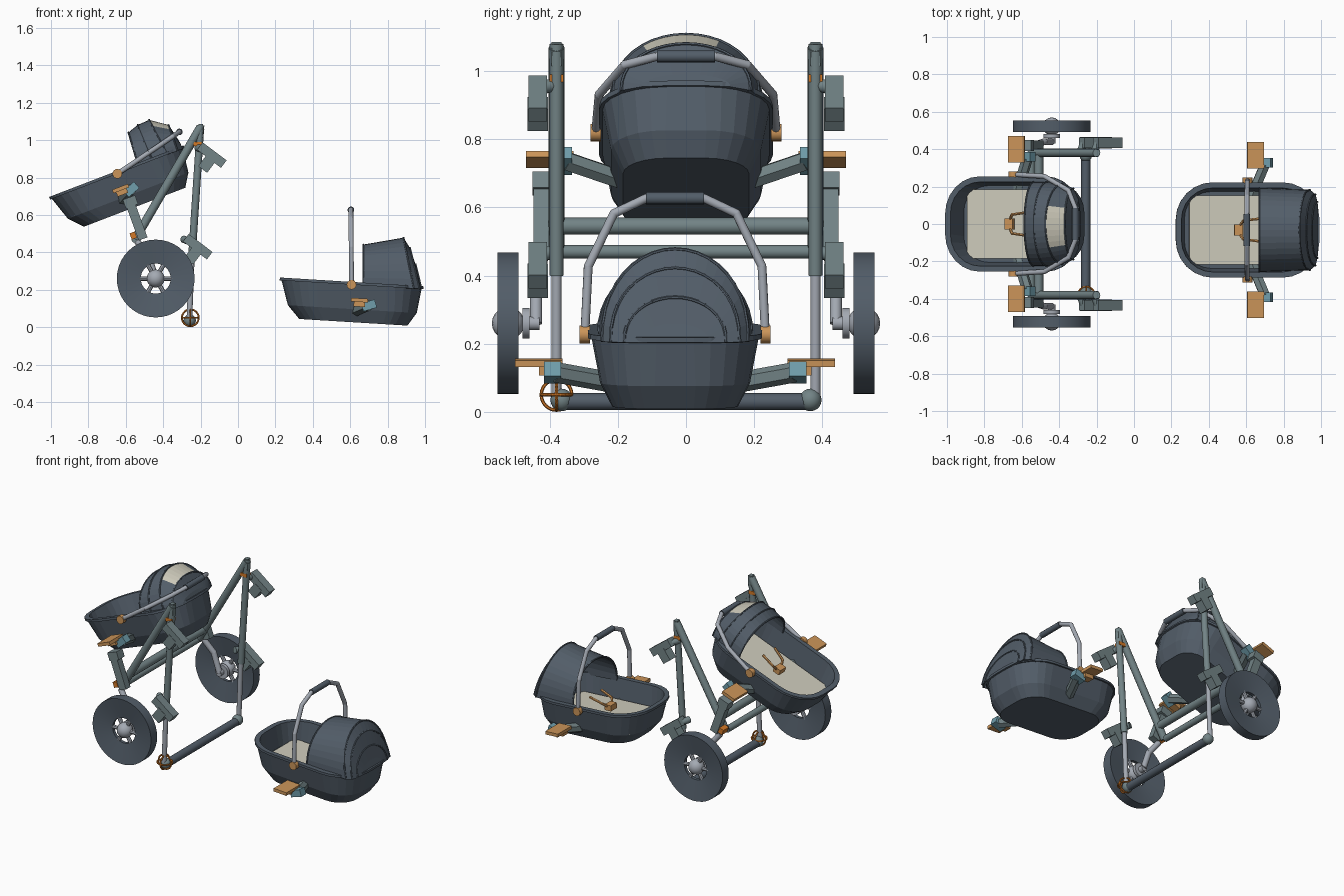
import bpy, bmesh
from math import sin, cos, pi, radians
from mathutils import Matrix, Vector

cube = bpy.data.objects.get("Cube")
if cube:
    bpy.data.objects.remove(cube)

I = Matrix.Identity(4)


def material(name, rgb):
    m = bpy.data.materials.new(name)
    m.use_nodes = True
    m.diffuse_color = (*rgb, 1)
    m.node_tree.nodes["Principled BSDF"].inputs["Base Color"].default_value = (*rgb, 1)
    return m


SLATE = material("slate fabric", (0.085, 0.11, 0.14))
GREY = material("grey green frame", (0.17, 0.23, 0.24))
SILVER = material("silver metal", (0.37, 0.40, 0.45))
CREAM = material("cream lining", (0.62, 0.60, 0.50))
TAN = material("tan clip", (0.60, 0.30, 0.10))
ORANGE = material("orange accent", (0.65, 0.19, 0.02))
TEAL = material("teal adapter", (0.16, 0.34, 0.41))


def finish(name, bm, mats, M=I):
    bmesh.ops.recalc_face_normals(bm, faces=bm.faces)
    me = bpy.data.meshes.new(name)
    bm.to_mesh(me)
    bm.free()
    me.transform(M)
    for m in mats:
        me.materials.append(m)
    ob = bpy.data.objects.new(name, me)
    bpy.context.collection.objects.link(ob)
    return ob


def smooth(ob):
    bpy.ops.object.select_all(action="DESELECT")
    ob.select_set(True)
    bpy.context.view_layer.objects.active = ob
    bpy.ops.object.shade_smooth_by_angle(angle=radians(35))


def box(name, c, size, mat, rot=0, M=I):
    bm = bmesh.new()
    T = Matrix.Translation(c) @ Matrix.Rotation(radians(rot), 4, "Y") @ Matrix.Diagonal((*size, 1))
    bmesh.ops.create_cube(bm, size=1, matrix=T)
    return finish(name, bm, [mat], M)


def pipe(name, pts, r, mat, M=I, sides=12):
    """Round tube through a list of points, with ball joints at the bends."""
    bm = bmesh.new()
    pts = [Vector(p) for p in pts]
    for a, b in zip(pts, pts[1:]):
        d = b - a
        T = Matrix.Translation((a + b) / 2) @ d.to_track_quat("Z", "Y").to_matrix().to_4x4()
        bmesh.ops.create_cone(bm, cap_ends=True, segments=sides, radius1=r, radius2=r,
                              depth=d.length, matrix=T)
    for p in pts[1:-1]:
        bmesh.ops.create_uvsphere(bm, u_segments=sides, v_segments=6, radius=r,
                                  matrix=Matrix.Translation(p))
    ob = finish(name, bm, [mat], M)
    smooth(ob)
    return ob


def ball(name, c, r, mat, M=I):
    bm = bmesh.new()
    bmesh.ops.create_uvsphere(bm, u_segments=16, v_segments=10, radius=r, matrix=Matrix.Translation(c))
    smooth(finish(name, bm, [mat], M))


def loft(name, rings, mats, M=I, closed=True, caps=(True, True), rule=None):
    bm = bmesh.new()
    rows = [[bm.verts.new(p) for p in ring] for ring in rings]
    n = len(rows[0])
    for k, (a, b) in enumerate(zip(rows, rows[1:])):
        for i in range(n if closed else n - 1):
            j = (i + 1) % n
            f = bm.faces.new((a[i], a[j], b[j], b[i]))
            if rule:
                f.material_index = rule(k, i / (n - 1))
    for row, cap in zip((rows[0], rows[-1]), caps):
        if cap:
            bm.faces.new(row)
    return finish(name, bm, mats, M)


def oblong(cx, hx, hy, r, z, steps=6):
    pts = []
    for q, (sx, sy) in enumerate(((1, 1), (-1, 1), (-1, -1), (1, -1))):
        for i in range(steps + 1):
            a = (q + i / steps) * pi / 2
            pts.append((cx + sx * (hx - r) + r * cos(a), sy * (hy - r) + r * sin(a), z))
    return pts


def arch(x0, x1, top, hw, steps=20):
    pts = []
    for i in range(steps + 1):
        t = pi * i / steps
        f = sin(t) ** 0.9
        pts.append((x0 + (x1 - x0) * f, hw * cos(t), top * f))
    return pts


def carrycot(label, M, handle_angle, arches, window, shift):
    # Tub shell, rim and mattress
    loft(label + "_tub", [
        oblong(0.022, 0.29, 0.185, 0.13, -0.2), oblong(0.012, 0.345, 0.22, 0.16, -0.13),
        oblong(0, 0.375, 0.245, 0.19, 0), oblong(0, 0.385, 0.255, 0.2, 0),
        oblong(0, 0.385, 0.255, 0.2, 0.015), oblong(0, 0.355, 0.225, 0.17, 0.015),
        oblong(0, 0.33, 0.205, 0.14, -0.12)], [SLATE], M)
    loft(label + "_mattress", [oblong(0, 0.305, 0.185, 0.05, z) for z in (-0.125, -0.1)], [CREAM], M)
    # Folding hood
    hood = loft(label + "_hood", [arch(*a) for a in arches], [SLATE, CREAM], M, closed=False,
                caps=(False, True),
                rule=lambda k, u: int(k == window and 0.3 < u < 0.7))
    s = hood.modifiers.new("cloth thickness", "SOLIDIFY")
    s.thickness = 0.008
    for k, a in enumerate(arches[:-1]):
        pipe(f"{label}_hood_seam_{k}", arch(*a), 0.005, SLATE, M, 6)
    # Carry handle
    c, s = cos(radians(handle_angle)), sin(radians(handle_angle))
    half = [(0.265, 0), (0.255, 0.2), (0.18, 0.355), (0.085, 0.4)]
    path = [(l * c, y, l * s) for y, l in half] + [(l * c, -y, l * s) for y, l in reversed(half)]
    pipe(label + "_handle", path, 0.013, SILVER, M)
    pipe(label + "_grip", path[3:5], 0.018, SLATE, M)
    # Harness buckle and straps
    box(label + "_buckle", (-0.045, 0, -0.06), (0.045, 0.06, 0.035), TAN, 0, M)
    for sd in (1, -1):
        pipe(label + "_strap", [(-0.045, sd * 0.015, -0.06), (-0.02, sd * 0.05, -0.03),
                                (0.06, sd * 0.06, 0.0)], 0.008, TAN, M, 6)
        # Handle pivot and side adapter
        pipe(label + "_pivot", [(0, sd * 0.25, 0), (0, sd * 0.28, 0)], 0.026, TAN, M)
        pipe(label + "_adapter_arm", [(0.03 + shift, sd * 0.18, -0.14),
                                      (0.1 + shift, sd * 0.35, -0.105)], 0.03, GREY, M, 6)
        box(label + "_adapter", (0.1 + shift, sd * 0.36, -0.105), (0.075, 0.05, 0.045), TEAL, -20, M)
        box(label + "_clip", (0.048 + shift, sd * 0.40, -0.08), (0.09, 0.14, 0.02), TAN, 0, M)
        box(label + "_clip_base", (0.048 + shift, sd * 0.375, -0.1), (0.06, 0.05, 0.03), TAN, 0, M)


def place(x, y, z, tilt):
    return Matrix.Translation((x, y, z)) @ Matrix.Rotation(radians(tilt), 4, "Y")


carrycot("standing_cot", place(0.607, -0.032, 0.227, 3.5), 94,
         [(0.063, 0.05, 0.218, 0.225), (0.335, 0.262, 0.268, 0.215), (0.365, 0.3, 0.215, 0.19),
          (0.375, 0.335, 0.13, 0.15), (0.38, 0.36, 0.055, 0.1)], -1, 0)
carrycot("mounted_cot", place(-0.645, 0, 0.82, -21), 13,
         [(0.12, 0.134, 0.185, 0.225), (0.2, 0.195, 0.205, 0.225), (0.29, 0.262, 0.208, 0.215),
          (0.345, 0.35, 0.145, 0.19), (0.375, 0.372, 0.04, 0.13)], 2, -0.06)

# Chassis, mirrored on both sides
for side, sd in (("left", 1), ("right", -1)):
    y = sd * 0.38
    pipe(side + "_sloping_leg", [(-0.2, y, 1.07), (-0.55, y, 0.47)], 0.023, GREY)
    pipe(side + "_upright_upper", [(-0.2, y, 1.08), (-0.245, y, 0.4)], 0.02, GREY)
    pipe(side + "_upright_lower", [(-0.245, y, 0.42), (-0.26, y, 0.04)], 0.015, SILVER)
    box(side + "_top_cap", (-0.2, y, 1.05), (0.025, 0.03, 0.07), GREY)
    box(side + "_top_clip", (-0.215, y, 0.98), (0.045, 0.04, 0.022), ORANGE)
    ball(side + "_foot", (-0.258, sd * 0.365, 0.035), 0.033, GREY)
    # Brackets on the upright
    for part, dx, dz in (("upper", 0, 0), ("lower", -0.075, -0.49)):
        box(f"{side}_{part}_bracket", (-0.14 + dx, sd * 0.435, 0.92 + dz), (0.16, 0.055, 0.05), GREY, 37)
        box(f"{side}_{part}_bracket_block", (-0.165 + dx, sd * 0.435, 0.875 + dz),
            (0.06, 0.06, 0.08), GREY, 37)
        pipe(f"{side}_{part}_bracket_pin", [(-0.215 + dx, y, 0.96 + dz),
                                            (-0.19 + dx, sd * 0.44, 0.95 + dz)], 0.02, GREY)
    # Cot mount post
    box(side + "_mount_post", (-0.545, sd * 0.425, 0.575), (0.05, 0.045, 0.22), GREY, -20)
    box(side + "_mount_head", (-0.575, sd * 0.42, 0.67), (0.07, 0.06, 0.05), GREY, -20)
    box(side + "_mount_latch", (-0.56, sd * 0.42, 0.49), (0.03, 0.055, 0.035), ORANGE, -20)
    # Suspension and axle
    pipe(side + "_suspension", [(-0.54, sd * 0.42, 0.46), (-0.48, sd * 0.44, 0.38),
                                (-0.44, sd * 0.44, 0.26)], 0.018, SILVER)
    pipe(side + "_hub_plate", [(-0.44, sd * 0.46, 0.26), (-0.44, sd * 0.48, 0.26)], 0.045, SILVER, sides=16)
    pipe(side + "_axle", [(-0.44, sd * 0.43, 0.26), (-0.44, sd * 0.53, 0.26)], 0.02, SILVER)
    # Dished wheel: cross-section turned around the axle
    section = [(0.08, -0.01), (0.208, -0.031), (0.208, 0.031), (0.08, 0.01), (0.08, -0.01)]
    rings = [[(-0.44 + r * cos(2 * pi * i / 40), sd * 0.522 + w, 0.26 + r * sin(2 * pi * i / 40))
              for i in range(40)] for r, w in section]
    smooth(loft(side + "_wheel", rings, [SLATE], caps=(False, False)))
    ball(side + "_hub", (-0.44, sd * 0.522, 0.26), 0.048, SILVER)
    for i in range(6):
        a = i * pi / 3
        pipe(f"{side}_spoke_{i}", [(-0.44, sd * 0.522, 0.26),
                                   (-0.44 + 0.09 * cos(a), sd * 0.522, 0.26 + 0.09 * sin(a))],
             0.012, SILVER, sides=8)

# Cross bars
for name, x, z, r in (("upper", -0.51, 0.545, 0.025), ("middle", -0.55, 0.47, 0.02),
                      ("floor", -0.258, 0.03, 0.025)):
    pipe(name + "_cross_bar", [(x, -0.37, z), (x, 0.37, z)], r, GREY if r > 0.02 and x < -0.5 else SLATE if z < 0.1 else GREY)

# Crossed rings of the brake dial on the right foot
centre = Vector((-0.255, -0.38, 0.05))
for axis in range(3):
    loop = []
    for i in range(25):
        p = [0.045 * cos(i * pi / 12), 0.045 * sin(i * pi / 12)]
        p.insert(axis, 0)
        loop.append(centre + Vector(p))
    pipe(f"brake_ring_{axis}", loop, 0.005, ORANGE, sides=6)
